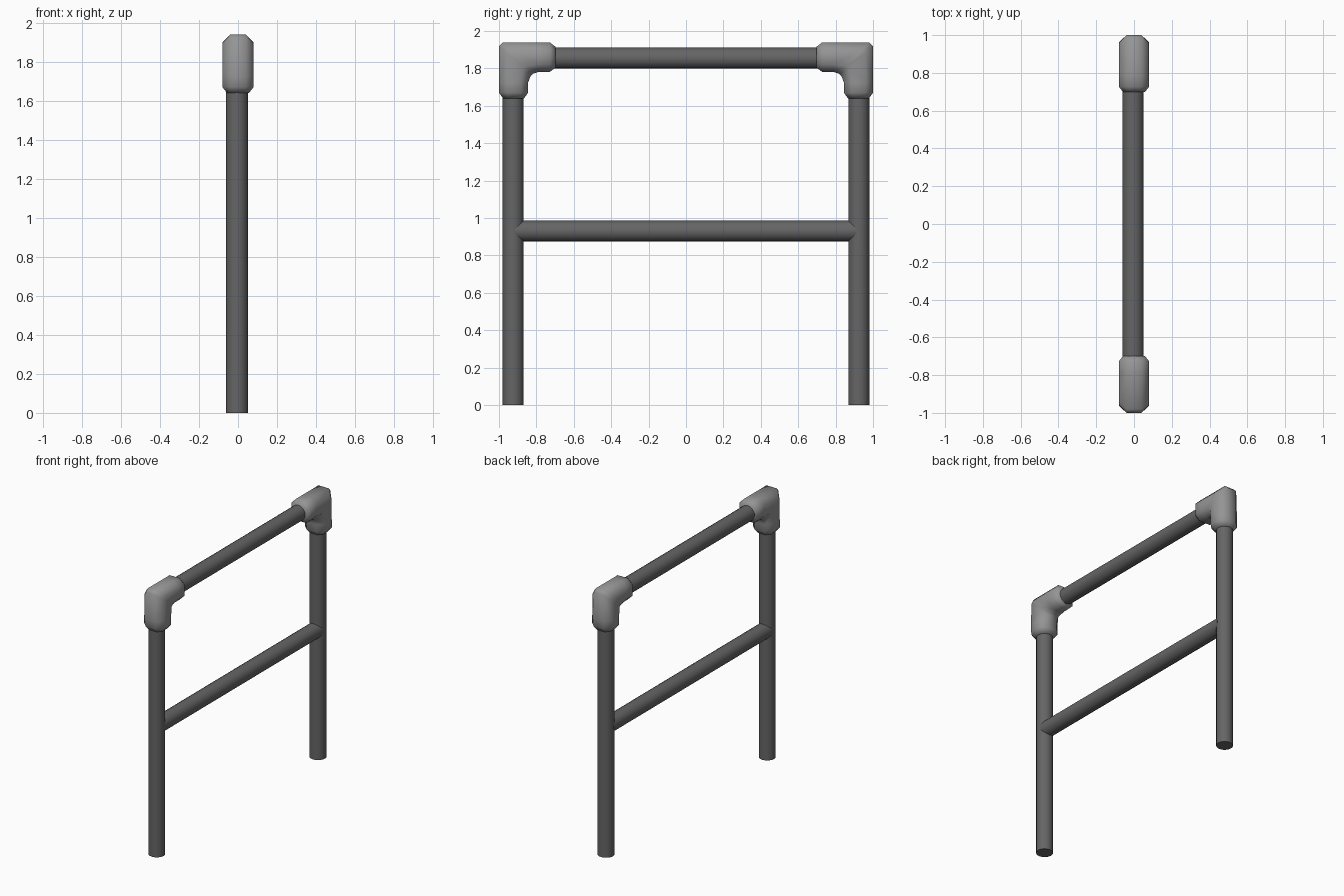
import bpy, bmesh
from math import pi
from mathutils import Vector

if "Cube" in bpy.data.objects:
    bpy.data.objects.remove(bpy.data.objects["Cube"])

def smooth(ob, angle):
    bpy.ops.object.select_all(action='DESELECT')
    ob.select_set(True)
    bpy.context.view_layer.objects.active = ob
    bpy.ops.object.shade_smooth_by_angle(angle=angle)

def pipe(name, a, b, r=0.056):
    a, b = Vector(a), Vector(b)
    rot = (0, 0, 0) if abs((b - a).z) > 0.01 else (pi / 2, 0, 0)
    bpy.ops.mesh.primitive_cylinder_add(vertices=16, radius=r, depth=(b - a).length,
                                        location=(a + b) / 2, rotation=rot)
    ob = bpy.context.object
    ob.name = name
    smooth(ob, 0.7)
    return ob

# Pipes
PX = -0.005
for side, s in (("left", 1), ("right", -1)):
    pipe(side + "_post", (PX, s * 0.924, 0), (PX, s * 0.924, 1.80))
pipe("top_rail", (PX, -0.86, 1.855), (PX, 0.86, 1.855))
pipe("middle_rung", (PX, -0.913, 0.93), (PX, 0.913, 0.93))

# Elbow: octagonal section swept from the post end to the rail end
# Stations: outer (y, z), inner (y, z), half width
stations = [
    ((0.978, 1.640), (0.866, 1.640), 0.057),
    ((1.000, 1.670), (0.844, 1.670), 0.080),
    ((1.000, 1.725), (0.844, 1.725), 0.080),
    ((1.000, 1.918), (0.832, 1.757), 0.080),
    ((0.980, 1.938), (0.818, 1.771), 0.080),
    ((0.787, 1.938), (0.787, 1.782), 0.080),
    ((0.727, 1.938), (0.727, 1.782), 0.080),
    ((0.698, 1.916), (0.698, 1.804), 0.057),
]
octagon = [(0, -0.5), (0, 0.5), (0.25, 1), (0.75, 1),
           (1, 0.5), (1, -0.5), (0.75, -1), (0.25, -1)]

def elbow(name, s):
    bm = bmesh.new()
    rings = []
    for o, i, w in stations:
        rings.append([bm.verts.new((x * w, s * (o[0] + (i[0] - o[0]) * t),
                                    o[1] + (i[1] - o[1]) * t)) for t, x in octagon])
    for a, b in zip(rings, rings[1:]):
        for k in range(8):
            j = (k + 1) % 8
            bm.faces.new((a[k], a[j], b[j], b[k]))
    bm.faces.new(rings[0])
    bm.faces.new(rings[-1])
    bmesh.ops.recalc_face_normals(bm, faces=bm.faces)
    me = bpy.data.meshes.new(name)
    bm.to_mesh(me)
    bm.free()
    ob = bpy.data.objects.new(name, me)
    bpy.context.collection.objects.link(ob)
    smooth(ob, 0.9)
    return ob

elbows = [elbow("left_elbow", 1), elbow("right_elbow", -1)]

# Darker pipes, lighter elbows
dark = bpy.data.materials.new("dark_pipe")
dark.diffuse_color = (0.13, 0.13, 0.13, 1)
dark.use_nodes = True
dark.node_tree.nodes["Principled BSDF"].inputs["Base Color"].default_value = dark.diffuse_color
light = bpy.data.materials.new("elbow_grey")
light.diffuse_color = (0.3, 0.3, 0.3, 1)
light.use_nodes = True
light.node_tree.nodes["Principled BSDF"].inputs["Base Color"].default_value = light.diffuse_color
for ob in bpy.context.scene.objects:
    ob.data.materials.append(light if ob in elbows else dark)
